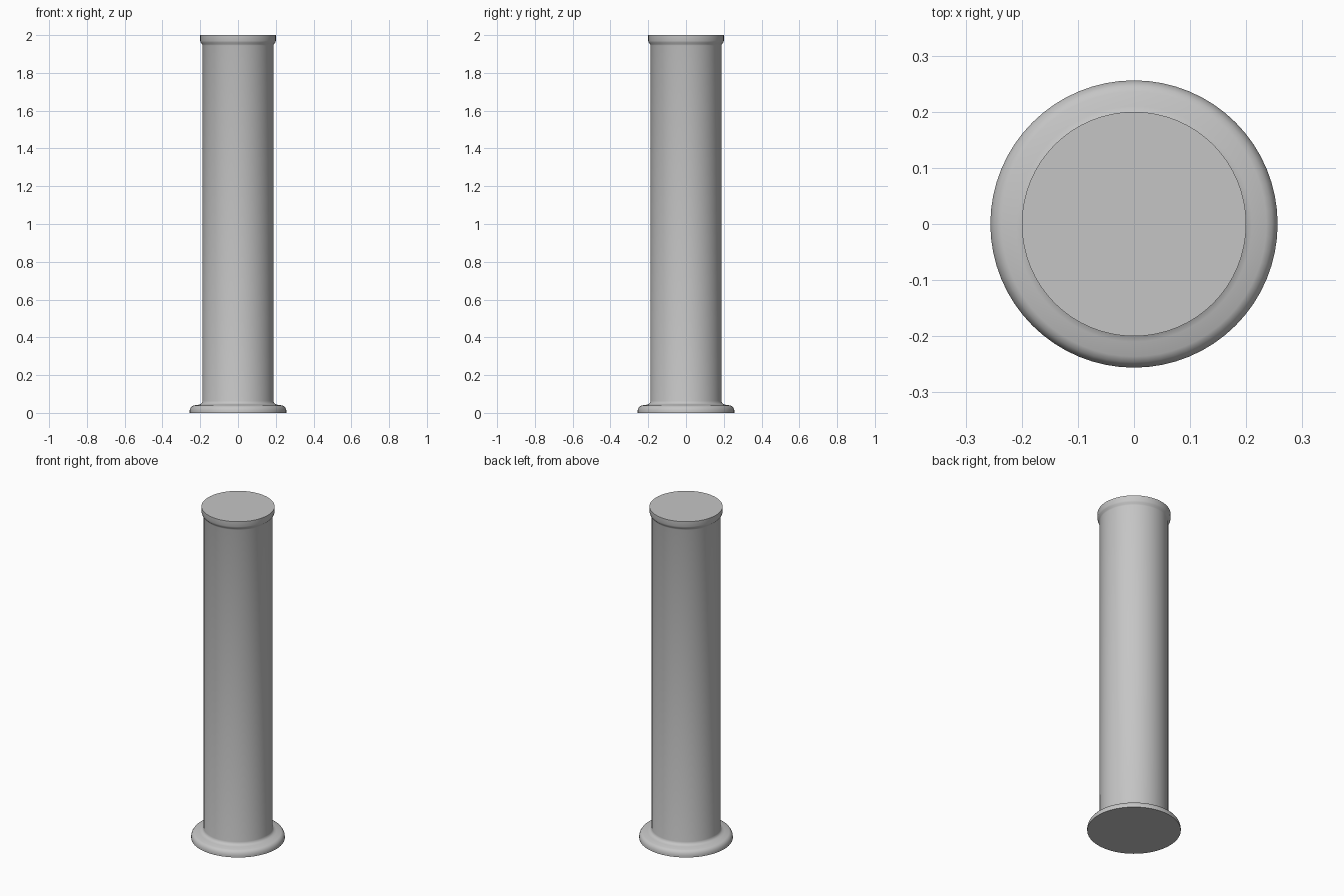
import bpy
import bmesh
import math

cube = bpy.data.objects.get("Cube")
if cube:
    bpy.data.objects.remove(cube, do_unlink=True)

SEGMENTS = 64

# Plain grey finish
grey = bpy.data.materials.new("plain_grey")
grey.use_nodes = True
colour = (0.56, 0.56, 0.56, 1)
grey.diffuse_color = colour
grey.node_tree.nodes["Principled BSDF"].inputs["Base Color"].default_value = colour


def lathe(name, profile):
    """Spin a (radius, height) profile, starting and ending on the axis, about z."""
    bm = bmesh.new()
    verts = [bm.verts.new((r, 0, z)) for r, z in profile]
    edges = [bm.edges.new(pair) for pair in zip(verts, verts[1:])]
    bmesh.ops.spin(bm, geom=verts + edges, axis=(0, 0, 1), cent=(0, 0, 0),
                   angle=math.tau, steps=SEGMENTS, use_duplicate=False)
    bmesh.ops.remove_doubles(bm, verts=bm.verts, dist=0.0001)
    bmesh.ops.recalc_face_normals(bm, faces=bm.faces)
    mesh = bpy.data.meshes.new(name)
    bm.to_mesh(mesh)
    bm.free()
    mesh.materials.append(grey)
    obj = bpy.data.objects.new(name, mesh)
    bpy.context.collection.objects.link(obj)
    bpy.ops.object.select_all(action="DESELECT")
    obj.select_set(True)
    bpy.context.view_layer.objects.active = obj
    bpy.ops.object.shade_smooth_by_angle(angle=math.radians(50))
    return obj


# Column: flanged foot, rounded rim, fillet, straight shaft and flared top lip
lathe("column", [
    (0, 0), (0.256, 0),
    (0.256, 0.012), (0.253, 0.024), (0.246, 0.034), (0.236, 0.039),
    (0.21, 0.043), (0.198, 0.047), (0.191, 0.053), (0.188, 0.063),
    (0.188, 1.945), (0.19, 1.952), (0.197, 1.96), (0.2, 1.97),
    (0.2, 2), (0, 2),
])
